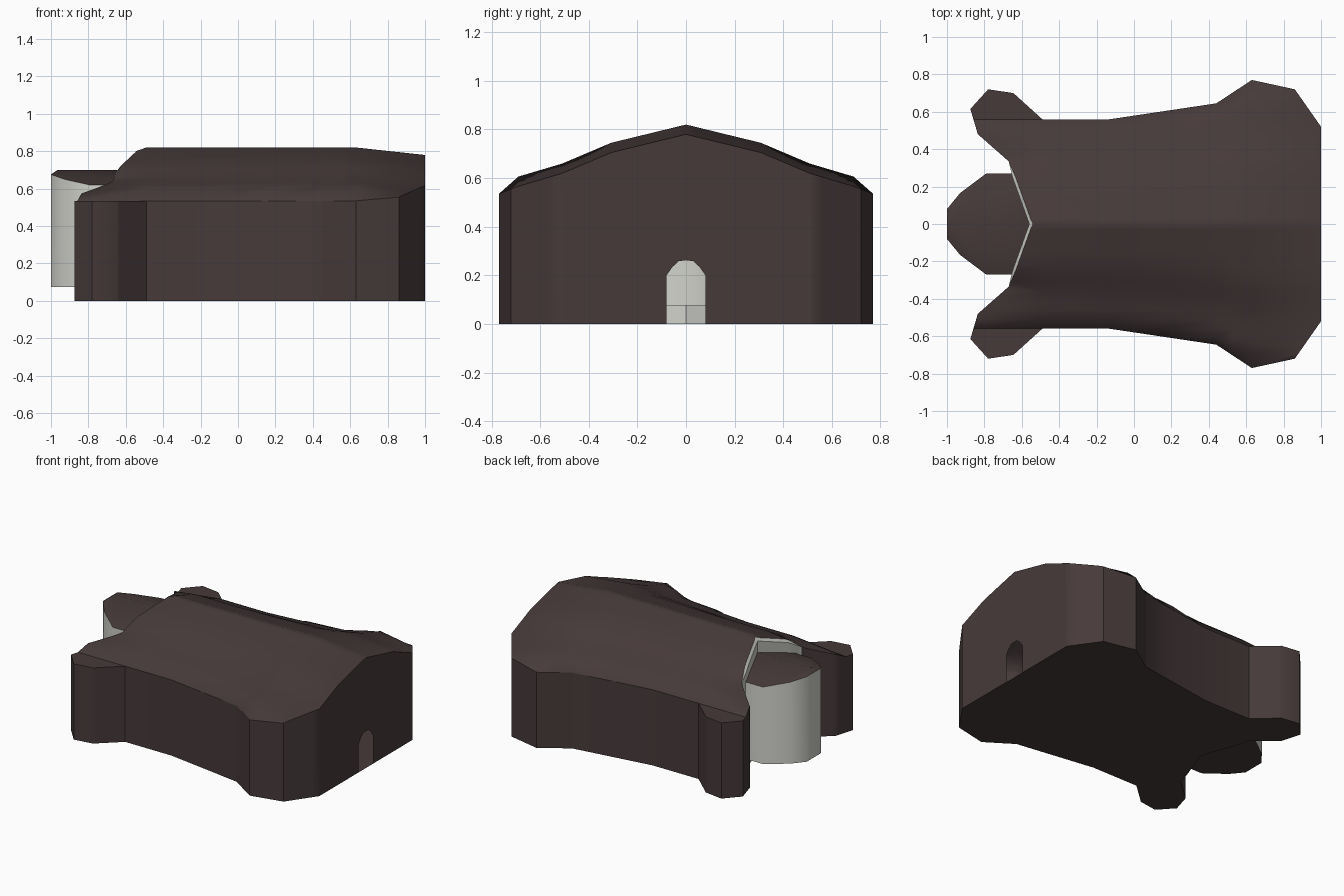
import bpy, bmesh, math
from mathutils import Vector
from mathutils.geometry import intersect_point_line

if "Cube" in bpy.data.objects:
    bpy.data.objects.remove(bpy.data.objects["Cube"])


def material(name, rgb):
    m = bpy.data.materials.new(name)
    m.diffuse_color = (*rgb, 1)
    m.use_nodes = True
    m.node_tree.nodes["Principled BSDF"].inputs["Base Color"].default_value = m.diffuse_color
    return m


DARK = material("dark_brown", (0.062, 0.042, 0.042))
LIGHT = material("pale_grey", (0.64, 0.65, 0.60))

# Half plan of the hall (y > 0), mirrored for the other side
HALF = [(1.0, .52), (.86, .72), (.63, .77), (.44, .645), (-.13, .56), (-.49, .56),
        (-.645, .70), (-.78, .72), (-.875, .615), (-.835, .48), (-.67, .335), (-.65, .25)]
OUTLINE = HALF + [(-.56, 0)] + [(x, -y) for x, y in reversed(HALF)]
EDGES = [(Vector((*a, 0)), Vector((*b, 0)))
         for a, b in zip(OUTLINE, OUTLINE[1:] + OUTLINE[:1])]


def lerp_table(table, v):
    if v <= table[0][0]:
        return table[0][1]
    for (a, fa), (b, fb) in zip(table, table[1:]):
        if v <= b:
            return fa + (fb - fa) * (v - a) / (b - a)
    return table[-1][1]


def roof_height(x, y):
    eave = lerp_table([(-.13, .56), (.44, .645), (.63, .77)], x)
    return lerp_table([(0, .82), (.40, .745), (.66, .66), (.9, .605), (1, .575)], abs(y) / eave)


def edge_distance(p):
    best = 9
    for a, b in EDGES:
        q, t = intersect_point_line(p, a, b)
        q = a + (b - a) * min(1, max(0, t))
        best = min(best, (p - q).length)
    return best


def finish(bm, name, angle):
    me = bpy.data.meshes.new(name)
    bmesh.ops.recalc_face_normals(bm, faces=bm.faces[:])
    bm.to_mesh(me)
    bm.free()
    ob = bpy.data.objects.new(name, me)
    me.materials.append(DARK)
    me.materials.append(LIGHT)
    bpy.context.collection.objects.link(ob)
    bpy.ops.object.select_all(action='DESELECT')
    ob.select_set(True)
    bpy.context.view_layer.objects.active = ob
    if angle:
        bpy.ops.object.shade_smooth_by_angle(angle=math.radians(angle))
    return ob


# Hall: roof plate with a pale chamfered rim
INSET = .032
bm = bmesh.new()
face = bm.faces.new([bm.verts.new((x, y, 0)) for x, y in OUTLINE])
rim = bmesh.ops.inset_region(bm, faces=[face], thickness=INSET,
                             use_boundary=True, use_even_offset=True)["faces"]
for f in rim:
    f.material_index = 1
face.material_index = 0
# wider rim above the recessed facade
for v in face.verts:
    if v.co.x < -.48 and abs(v.co.y) < .3:
        v.co.x += .017

# slice the plate so it can follow the roof curve
cuts = [(Vector((0, s * y, 0)), Vector((0, 1, 0))) for s in (1, -1)
        for y in (.03, .055, .08, .081, .15, .22, .308, .36, .41, .46, .51, .56, .61, .65, .69)]
cuts += [(Vector((0, 0, 0)), Vector((0, 1, 0)))]
cuts += [(Vector((x, 0, 0)), Vector((1, 0, 0))) for x in (-.49, -.13, .15, .44, .535, .63)]
for co, no in cuts:
    bmesh.ops.bisect_plane(bm, geom=bm.verts[:] + bm.edges[:] + bm.faces[:],
                           dist=1e-5, plane_co=co, plane_no=no)
heights = {v: roof_height(v.co.x, v.co.y) - .04 * (1 - min(1, edge_distance(v.co) / INSET))
           for v in bm.verts}
for v, z in heights.items():
    v.co.z = z
boundary = [e for e in bm.edges if e.is_boundary]

# Hall walls: drop the rim to the ground, leaving an arched doorway at x = 1
made = bmesh.ops.extrude_edge_only(bm, edges=boundary)["geom"]
for v in made:
    if isinstance(v, bmesh.types.BMVert):
        y = abs(v.co.y)
        door = v.co.x > .99 and y < .0805
        v.co.z = lerp_table([(0, .262), (.03, .258), (.055, .235), (.08, .20)], y) if door else 0
for f in made:
    if isinstance(f, bmesh.types.BMFace):
        # recessed facade between the wings is pale
        facade = all(v.co.x < -.5 and abs(v.co.y) < .34 for v in f.verts)
        f.material_index = 1 if facade else 0
bmesh.ops.triangulate(bm, faces=[f for f in bm.faces if len(f.verts) > 4])
finish(bm, "hall_shell", 36)

# Hall floor
bm = bmesh.new()
bm.faces.new([bm.verts.new((x, y, 0)) for x, y in reversed(OUTLINE)])
bmesh.ops.triangulate(bm, faces=bm.faces[:])
finish(bm, "hall_floor", 0)

# Raised apse: pale rounded wall, dark ridged roof and underside
bm = bmesh.new()
for x, y in [(-1, .08), (-.93, .165), (-.79, .27), (-.58, .27), (-.47, .18), (-.42, .08)]:
    for s in (1, -1):
        bm.verts.new((x, s * y, .075))
        bm.verts.new((x, s * y, .70 - .3 * y))
for x in (-.965, -.45):
    bm.verts.new((x, 0, .70))
bmesh.ops.convex_hull(bm, input=bm.verts[:])
bm.normal_update()
for f in bm.faces:
    f.material_index = 0 if abs(f.normal.z) > .3 else 1
finish(bm, "apse", 42)
